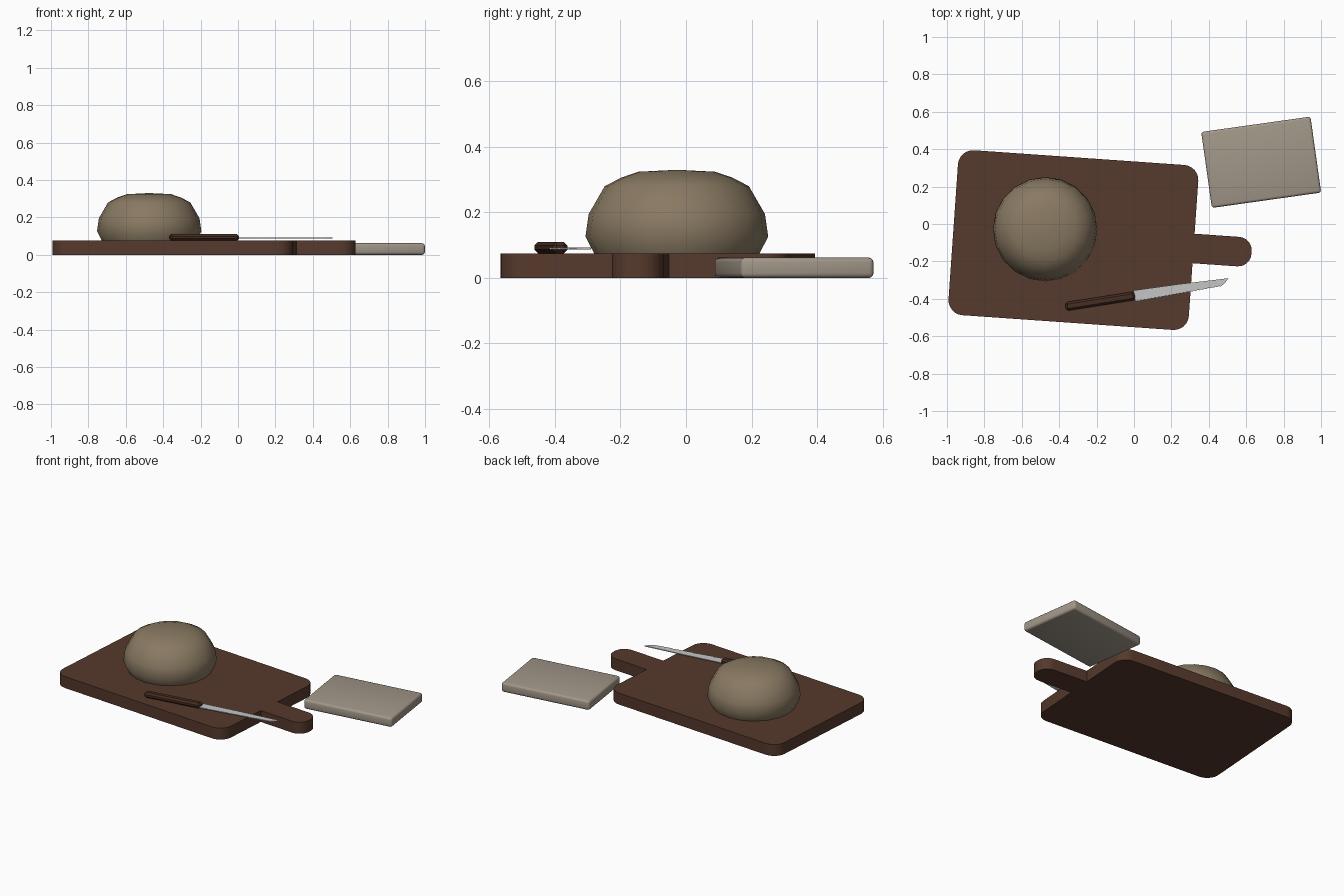
import bpy, bmesh, math
from mathutils import Matrix

if "Cube" in bpy.data.objects:
    bpy.data.objects.remove(bpy.data.objects["Cube"])


def mat(name, rgb):
    m = bpy.data.materials.new(name)
    m.diffuse_color = (*rgb, 1)
    m.use_nodes = True
    m.node_tree.nodes["Principled BSDF"].inputs["Base Color"].default_value = m.diffuse_color
    return m


WOOD = mat("board_wood", (0.092, 0.041, 0.025))
DARK = mat("handle_wood", (0.06, 0.026, 0.015))
CRUST = mat("bread_crust", (0.25, 0.192, 0.122))
STEEL = mat("blade_steel", (0.56, 0.56, 0.56))
LINEN = mat("cloth_linen", (0.36, 0.31, 0.25))


def place(name, bm, material, loc=(0, 0, 0), deg=0, smooth=30):
    """Turn a bmesh into a placed, coloured object."""
    bmesh.ops.recalc_face_normals(bm, faces=bm.faces)
    me = bpy.data.meshes.new(name)
    bm.to_mesh(me)
    bm.free()
    me.materials.append(material)
    ob = bpy.data.objects.new(name, me)
    bpy.context.collection.objects.link(ob)
    ob.matrix_world = Matrix.Translation(loc) @ Matrix.Rotation(math.radians(deg), 4, 'Z')
    bpy.ops.object.select_all(action='DESELECT')
    ob.select_set(True)
    bpy.context.view_layer.objects.active = ob
    if smooth:
        bpy.ops.object.shade_smooth_by_angle(angle=math.radians(smooth))
    return ob


def slab(outline, z0, z1):
    """Extrude a flat outline upward."""
    bm = bmesh.new()
    face = bm.faces.new([bm.verts.new((x, y, z0)) for x, y in outline])
    ext = bmesh.ops.extrude_face_region(bm, geom=[face])
    top = [v for v in ext["geom"] if isinstance(v, bmesh.types.BMVert)]
    bmesh.ops.translate(bm, verts=top, vec=(0, 0, z1 - z0))
    return bm


def arc(cx, cy, r, a0, a1, n=6):
    return [(cx + r * math.cos(math.radians(a0 + (a1 - a0) * i / n)),
             cy + r * math.sin(math.radians(a0 + (a1 - a0) * i / n))) for i in range(n + 1)]


def box(sx, sy, sz, bevel, segments):
    bm = bmesh.new()
    bmesh.ops.create_cube(bm, size=1, matrix=Matrix.Diagonal((sx, sy, sz, 1)))
    bmesh.ops.bevel(bm, geom=bm.edges[:], offset=bevel, segments=segments,
                    profile=0.5, affect='EDGES')
    return bm


# Cutting board with rounded corners and a grip tab, one outline
W, H, R = 0.644, 0.442, 0.08
GX, GH, GR = 0.955, 0.079, 0.072
outline = (arc(-W + R, H - R, R, 180, 90) + arc(W - R, H - R, R, 90, 0)
           + [(W, GH)]
           + arc(GX - GR, GH - GR, GR, 90, 0) + arc(GX - GR, GR - GH, GR, 0, -90)
           + [(W, -GH)]
           + arc(W - R, R - H, R, 0, -90) + arc(R - W, R - H, R, -90, -180))
place("cutting_board", slab(outline, 0, 0.075), WOOD, (-0.324, -0.086, 0), -4)

# Round loaf, a revolved profile
profile = [(0.252, 0.074), (0.279, 0.126), (0.269, 0.195), (0.22, 0.28),
           (0.17, 0.306), (0.117, 0.324)]
N = 20
bm = bmesh.new()
rings = [[bm.verts.new((r * math.cos(math.tau * i / N), r * math.sin(math.tau * i / N), z))
          for i in range(N)] for r, z in profile]
for a, b in zip(rings, rings[1:]):
    for i in range(N):
        bm.faces.new((a[i], a[(i + 1) % N], b[(i + 1) % N], b[i]))
bm.faces.new(rings[0])
peak = bm.verts.new((0, 0, 0.33))
for i in range(N):
    bm.faces.new((rings[-1][i], rings[-1][(i + 1) % N], peak))
place("bread_loaf", bm, CRUST, (-0.475, -0.028, 0), 0, 40)

# Folded cloth
place("folded_cloth", box(0.59, 0.41, 0.062, 0.014, 3), LINEN, (0.68, 0.33, 0.031), 8)

# Bread knife: faceted handle and serrated blade
KNIFE, ANGLE = (0.0, -0.384, 0), 9
handle = box(0.375, 0.046, 0.035, 0.011, 1)
bmesh.ops.translate(handle, verts=handle.verts, vec=(-0.183, 0, 0.0925))
place("knife_handle", handle, DARK, KNIFE, ANGLE, 0)

teeth = 24
blade = [(-0.03, 0.012), (0, 0.012), (0, 0.029), (0.25, 0.024), (0.45, 0.016), (0.513, 0.014),
         (0.49, -0.009)]
for i in range(2 * teeth, -1, -1):
    t = i / (2 * teeth)
    blade.append((0.004 + 0.461 * t, -0.033 + 0.01 * t + (0.004 if i % 2 else 0)))
blade += [(0, -0.012), (-0.03, -0.012)]
place("knife_blade", slab(blade, 0.087, 0.092), STEEL, KNIFE, ANGLE, 0)
